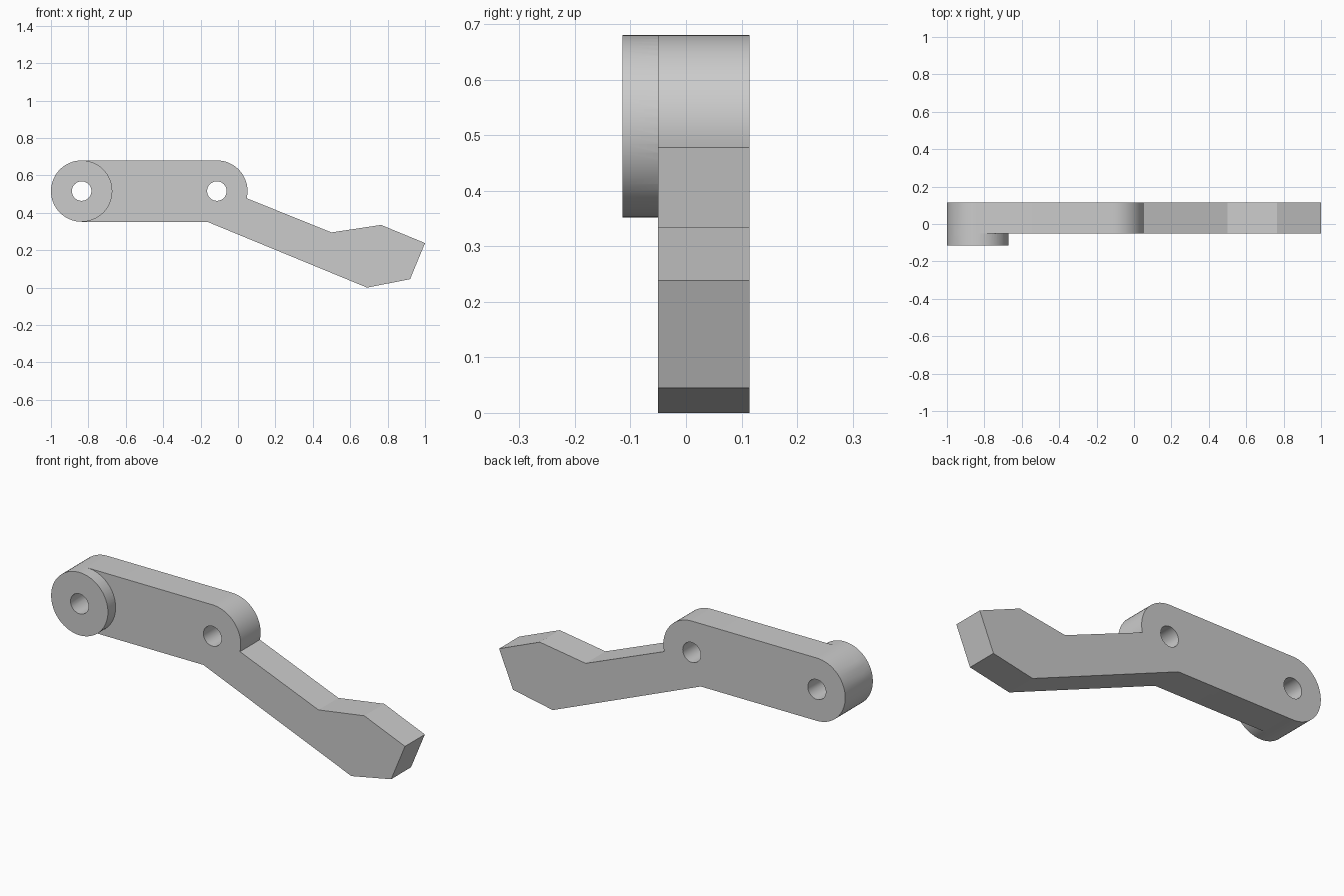
import bpy
import bmesh
from math import sin, cos, radians

cube = bpy.data.objects.get("Cube")
if cube:
    bpy.data.objects.remove(cube, do_unlink=True)

grey = bpy.data.materials.new("grey")
grey.use_nodes = True
tint = (0.6, 0.6, 0.6, 1)
grey.diffuse_color = tint
grey.node_tree.nodes["Principled BSDF"].inputs["Base Color"].default_value = tint

PIVOT, PIN = (-0.836, 0.516), (-0.113, 0.516)
ROUND, HOLE = 0.164, 0.052
BACK, STEP, FRONT = 0.114, -0.05, -0.114


def arc(centre, radius, start, end, steps):
    angles = [radians(start + (end - start) * i / steps) for i in range(steps + 1)]
    return [(centre[0] + radius * cos(a), centre[1] + radius * sin(a)) for a in angles]


def circle(centre, radius):
    return arc(centre, radius, 0, 360, 64)[:-1]


def plate(name, loops, y0, y1):
    """Extrude an outline with holes from y0 to y1."""
    curve = bpy.data.curves.new(name, "CURVE")
    curve.dimensions = "2D"
    curve.fill_mode = "BOTH"
    curve.extrude = abs(y1 - y0) / 2
    for loop in loops:
        spline = curve.splines.new("POLY")
        spline.points.add(len(loop) - 1)
        for point, (x, z) in zip(spline.points, loop):
            point.co = (x, z, 0, 1)
        spline.use_cyclic_u = True
    source = bpy.data.objects.new(name + "_outline", curve)
    bpy.context.collection.objects.link(source)
    graph = bpy.context.evaluated_depsgraph_get()
    mesh = bpy.data.meshes.new_from_object(source.evaluated_get(graph))
    bpy.data.objects.remove(source, do_unlink=True)

    # Stand the plate upright and weld the caps to the sides
    bm = bmesh.new()
    bm.from_mesh(mesh)
    for v in bm.verts:
        x, z, d = v.co
        v.co = (x, (y0 + y1) / 2 - d, z)
    bmesh.ops.remove_doubles(bm, verts=bm.verts, dist=0.0001)
    bmesh.ops.recalc_face_normals(bm, faces=bm.faces)
    bm.to_mesh(mesh)
    bm.free()
    mesh.materials.clear()
    mesh.materials.append(grey)
    obj = bpy.data.objects.new(name, mesh)
    bpy.context.collection.objects.link(obj)
    return obj


# Lever arm: rounded body, sloping neck and angular tip
neck_and_tip = [(0.5, 0.295), (0.765, 0.335), (1.0, 0.238),
                (0.92, 0.045), (0.69, 0), (-0.165, 0.352)]
outline = arc(PIVOT, ROUND, 90, 270, 32)
outline += reversed(neck_and_tip)
outline += arc(PIN, ROUND, -13.5, 90, 20)
lever = plate("lever_arm", [outline, circle(PIVOT, HOLE), circle(PIN, HOLE)], STEP, BACK)

# Round boss on the front of the pivot end, fused to the arm
boss = plate("pivot_boss", [circle(PIVOT, ROUND), circle(PIVOT, HOLE)], FRONT, STEP)
fuse = lever.modifiers.new("fuse_boss", "BOOLEAN")
fuse.operation = "UNION"
fuse.solver = "EXACT"
fuse.object = boss
bpy.ops.object.select_all(action="DESELECT")
bpy.context.view_layer.objects.active = lever
lever.select_set(True)
bpy.ops.object.modifier_apply(modifier=fuse.name)
bpy.data.objects.remove(boss, do_unlink=True)
bpy.ops.object.shade_smooth_by_angle(angle=radians(30))
